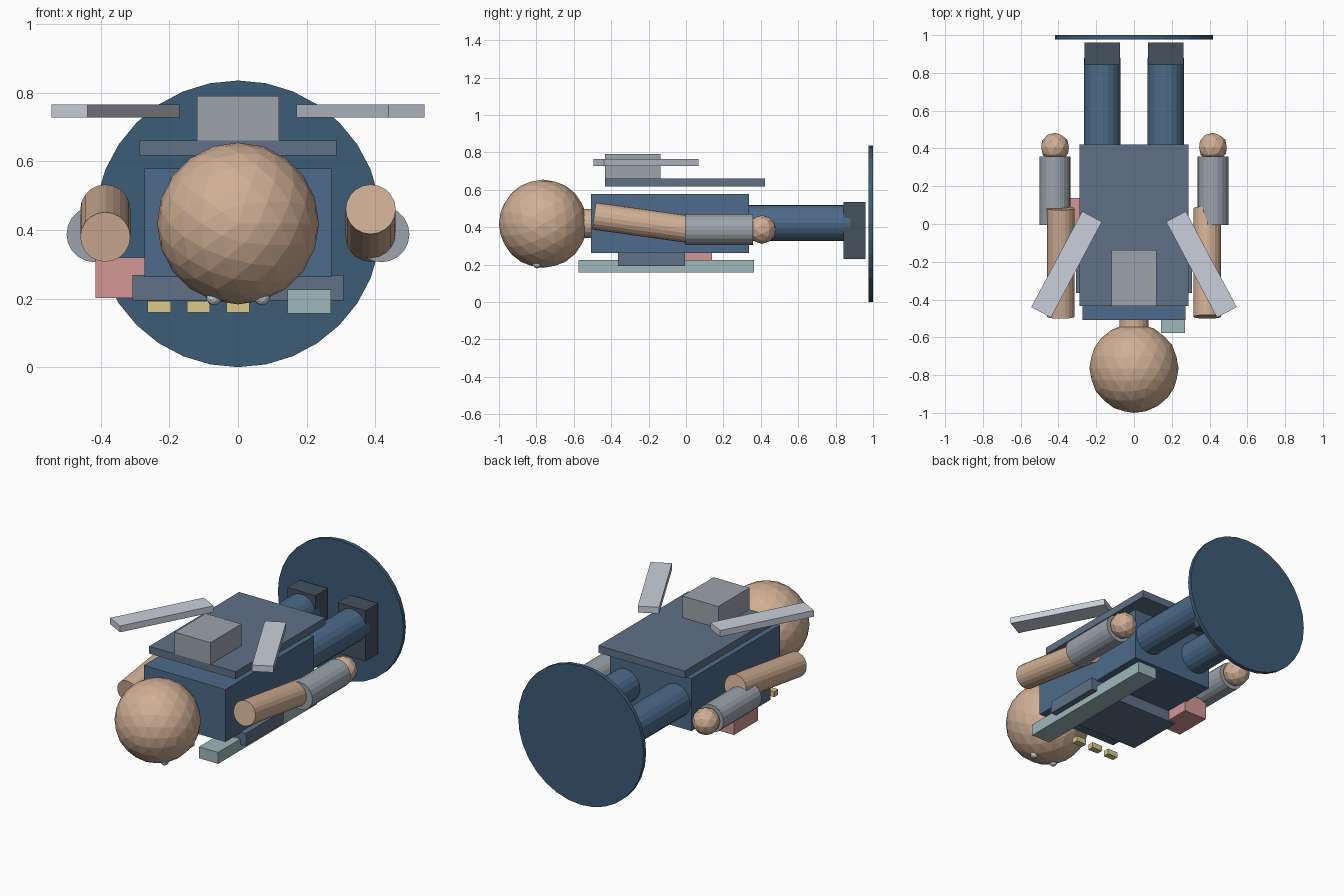
import bpy
from math import radians, pi

if "Cube" in bpy.data.objects:
    bpy.data.objects.remove(bpy.data.objects["Cube"])


def material(name, r, g, b):
    m = bpy.data.materials.new(name)
    lin = [(c / 255) ** 2.2 for c in (r, g, b)]
    m.diffuse_color = (*lin, 1)
    m.use_nodes = True
    m.node_tree.nodes["Principled BSDF"].inputs["Base Color"].default_value = m.diffuse_color
    return m


SKIN = material("skin", 208, 174, 148)
BLUE = material("suit_blue", 78, 106, 136)
SLATE = material("slate", 96, 112, 134)
NAVY = material("base_blue", 62, 92, 118)
DARK = material("boot_dark", 70, 82, 94)
GREY = material("metal_grey", 155, 162, 170)
PALE = material("pale_metal", 200, 206, 218)
PINK = material("pouch_pink", 210, 150, 148)
YELLOW = material("yellow", 218, 200, 138)
TEAL = material("pale_teal", 158, 182, 184)


def finish(name, mat):
    ob = bpy.context.object
    ob.name = name
    ob.data.materials.append(mat)
    return ob


def box(name, x, y, z, mat, turn=0):
    """Box from (min, max) ranges, optionally turned about z."""
    bpy.ops.mesh.primitive_cube_add(
        size=1, location=[sum(r) / 2 for r in (x, y, z)], rotation=(0, 0, turn))
    ob = finish(name, mat)
    ob.scale = [r[1] - r[0] for r in (x, y, z)]
    return ob


def rod(name, x, z, y0, y1, radius, mat, sides=20, tilt=0):
    """Cylinder along y, optionally tilted about x."""
    bpy.ops.mesh.primitive_cylinder_add(
        vertices=sides, radius=radius, depth=y1 - y0,
        location=(x, (y0 + y1) / 2, z), rotation=(pi / 2 + tilt, 0, 0))
    return finish(name, mat)


def ball(name, loc, radius, mat, level):
    bpy.ops.mesh.primitive_ico_sphere_add(
        subdivisions=level, radius=radius, location=loc, rotation=(pi / 2, 0, 0))
    return finish(name, mat)


# Round base at the feet
rod("base_disc", 0, 0.418, 0.976, 1.0, 0.418, NAVY, 32)

# Body, neck and head
box("torso", (-0.272, 0.272), (-0.508, 0.336), (0.263, 0.579), BLUE)
rod("neck", 0, 0.421, -0.60, -0.48, 0.078, SKIN)
ball("head", (0, -0.764, 0.419), 0.236, SKIN, 3)

# Back plate and pack
box("back_plate", (-0.288, 0.288), (-0.433, 0.422), (0.617, 0.661), SLATE)
box("back_pack", (-0.119, 0.119), (-0.433, -0.137), (0.661, 0.791), GREY)

# Chest plate, side pouch and slung bar
box("chest_plate", (-0.308, 0.308), (-0.364, -0.005), (0.194, 0.269), SLATE)
box("side_pouch", (-0.416, -0.262), (-0.09, 0.138), (0.202, 0.32), PINK)
box("slung_bar", (0.144, 0.271), (-0.576, 0.364), (0.157, 0.226), TEAL)

# Three small chest tabs
for i in range(3):
    x = -0.23 + i * 0.115
    box(f"chest_tab_{i + 1}", (x - 0.034, x + 0.034), (-0.50, -0.462),
        (0.16, 0.193), YELLOW)

# Paired parts
for s, side in ((-1, "left"), (1, "right")):
    ball(f"{side}_eye", (s * 0.07, -0.797, 0.203), 0.023, PALE, 2)
    rod(f"{side}_leg", s * 0.168, 0.423, 0.30, 0.88, 0.097, BLUE)
    box(f"{side}_boot", (s * 0.168 - 0.093, s * 0.168 + 0.093),
        (0.842, 0.96), (0.23, 0.535), DARK)
    # upper arms swing in opposite directions
    rod(f"{side}_upper_arm", s * 0.387, 0.42, -0.494, 0.086, 0.073, SKIN,
        tilt=radians(-8 * s))
    rod(f"{side}_forearm", s * 0.418, 0.388, -0.006, 0.358, 0.082, GREY)
    ball(f"{side}_hand", (s * 0.418, 0.406, 0.388), 0.077, SKIN, 2)
    box(f"{side}_blade", (s * 0.357 - 0.059, s * 0.357 + 0.059),
        (-0.501, 0.073), (0.728, 0.766), PALE, turn=s * radians(28))
